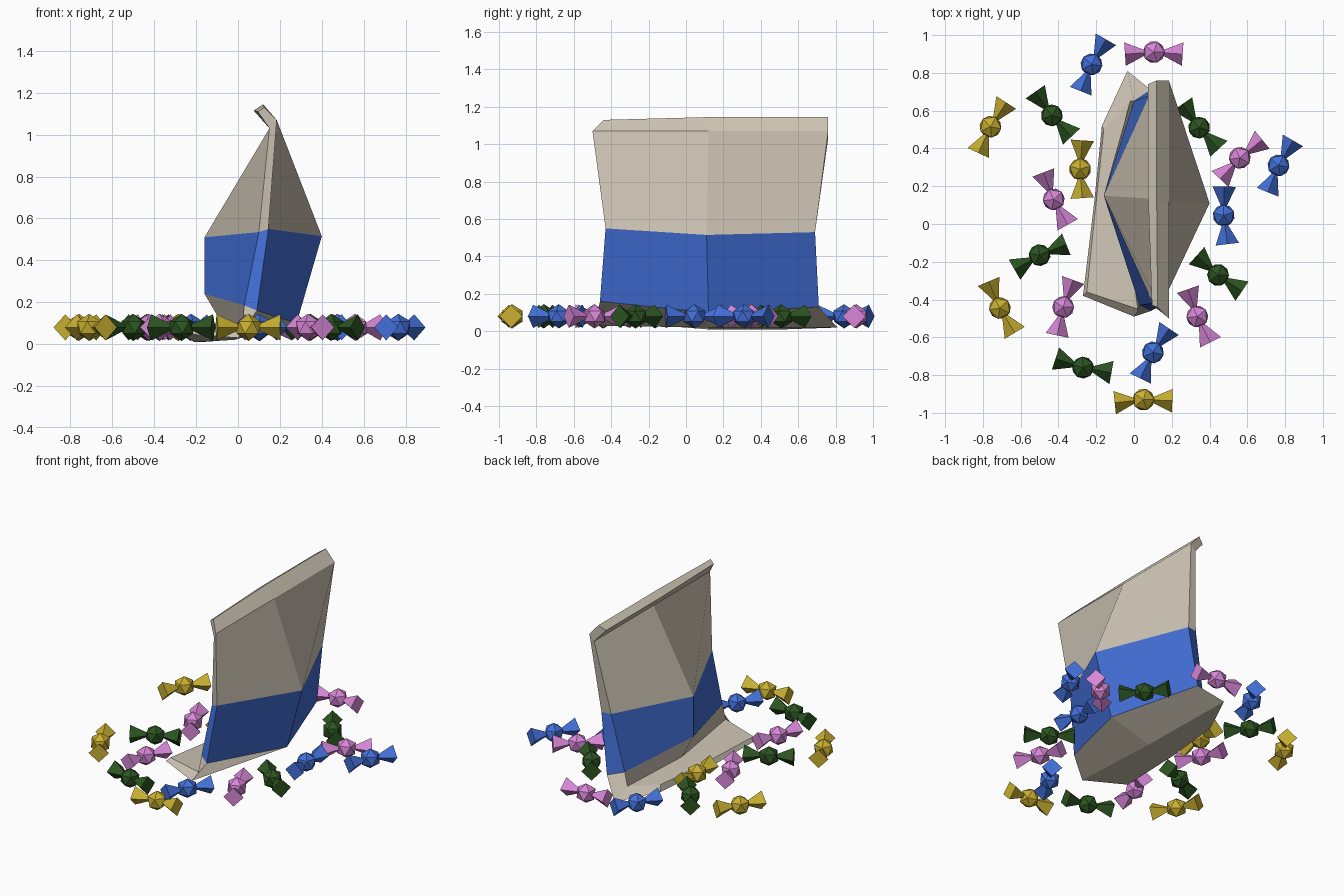
import bpy, bmesh, math
from mathutils import Matrix, Vector

if "Cube" in bpy.data.objects:
    bpy.data.objects.remove(bpy.data.objects["Cube"])


def material(name, rgb):
    m = bpy.data.materials.new(name)
    m.diffuse_color = (*rgb, 1)
    m.use_nodes = True
    m.node_tree.nodes["Principled BSDF"].inputs["Base Color"].default_value = m.diffuse_color
    return m


mats = {
    "cream": material("cream", (0.62, 0.56, 0.46)),
    "blue": material("blue", (0.055, 0.16, 0.69)),
    "yellow": material("yellow", (0.58, 0.43, 0.03)),
    "green": material("green", (0.025, 0.09, 0.015)),
    "pink": material("pink", (0.68, 0.24, 0.68)),
}


def finish(bm, name, materials):
    bmesh.ops.recalc_face_normals(bm, faces=bm.faces)
    me = bpy.data.meshes.new(name)
    bm.to_mesh(me)
    bm.free()
    for m in materials:
        me.materials.append(mats[m])
    ob = bpy.data.objects.new(name, me)
    bpy.context.collection.objects.link(ob)
    return ob


def bridge(bm, a, b, mat=0):
    n = len(a)
    for i in range(n):
        f = bm.faces.new((a[i], a[(i + 1) % n], b[(i + 1) % n], b[i]))
        f.material_index = mat


# Bag: six-point loops from the lower crimp flap to the upper crimp
# (order: left middle, front left, front right, right middle, back right, back left)
levels = [
    [(-.20, .12, .05), (-.25, -.36, .07), (-.27, -.38, .05),
     (-.21, .12, .01), (-.17, .52, .01), (-.16, .50, .05)],
    [(-.06, .13, .07), (.02, -.45, .08), (0, -.49, .03),
     (-.02, .12, .02), (-.035, .81, .02), (-.02, .65, .06)],
    [(-.16, .15, .24), (.03, -.43, .185), (.09, -.46, .16),
     (.28, .12, .10), (.09, .71, .13), (0, .65, .15)],
    [(-.16, .15, .51), (.10, -.42, .535), (.145, -.43, .55),
     (.40, .11, .515), (.145, .69, .53), (.08, .68, .53)],
    [(.15, .13, 1.03), (.15, -.47, 1.03), (.185, -.50, 1.07),
     (.185, .12, 1.07), (.185, .76, 1.07), (.15, .76, 1.03)],
    [(.075, .14, 1.115), (.095, -.43, 1.11), (.125, -.44, 1.13),
     (.12, .12, 1.145), (.12, .76, 1.145), (.075, .74, 1.115)],
]
bm = bmesh.new()
loops = [[bm.verts.new(p) for p in lv] for lv in levels]
for i in range(5):
    bridge(bm, loops[i], loops[i + 1], 1 if i == 2 else 0)
for lp in (loops[0], loops[-1]):
    l_mid, f_l, f_r, r_mid, b_r, b_l = lp
    bm.faces.new((l_mid, f_l, f_r, r_mid))
    bm.faces.new((l_mid, r_mid, b_r, b_l))
finish(bm, "bag", ["cream", "blue"])


# Wrapped sweets: faceted ball with two flared four-sided wrapper ends
def sweet(name, x, y, degrees, colour):
    bm = bmesh.new()
    bmesh.ops.create_icosphere(bm, subdivisions=1, radius=.065)
    for side, bend in ((1, -4), (-1, 4)):
        rot = Matrix.Rotation(math.radians(bend), 3, 'Z')
        rings = []
        for d, r in ((.045, .013), (.153, .062)):
            rings.append([bm.verts.new(rot @ Vector((side * d, r * c, r * s)))
                          for c, s in ((1, 0), (0, 1), (-1, 0), (0, -1))])
        bridge(bm, *rings)
        for r in rings:
            bm.faces.new(r)
    ob = finish(bm, name, [colour])
    ob.location = (x, y, .08)
    ob.rotation_euler.z = math.radians(degrees)


sweets = {
    "yellow": [(-.76, .515, 61), (-.285, .29, 90), (-.71, -.445, 117), (.05, -.93, 2)],
    "blue": [(-.225, .845, 64), (.765, .31, 64), (.475, .045, 93), (.10, -.68, 60)],
    "green": [(-.435, .575, 129), (.345, .51, 129), (-.50, -.165, 26),
              (.445, -.27, 142), (-.27, -.76, 166)],
    "pink": [(.105, .91, 0), (.56, .35, 43), (-.425, .13, 115),
             (-.375, -.44, 74), (.335, -.49, 113)],
}
for colour, places in sweets.items():
    for i, (x, y, a) in enumerate(places):
        sweet(f"{colour}_sweet_{i + 1}", x, y, a, colour)
